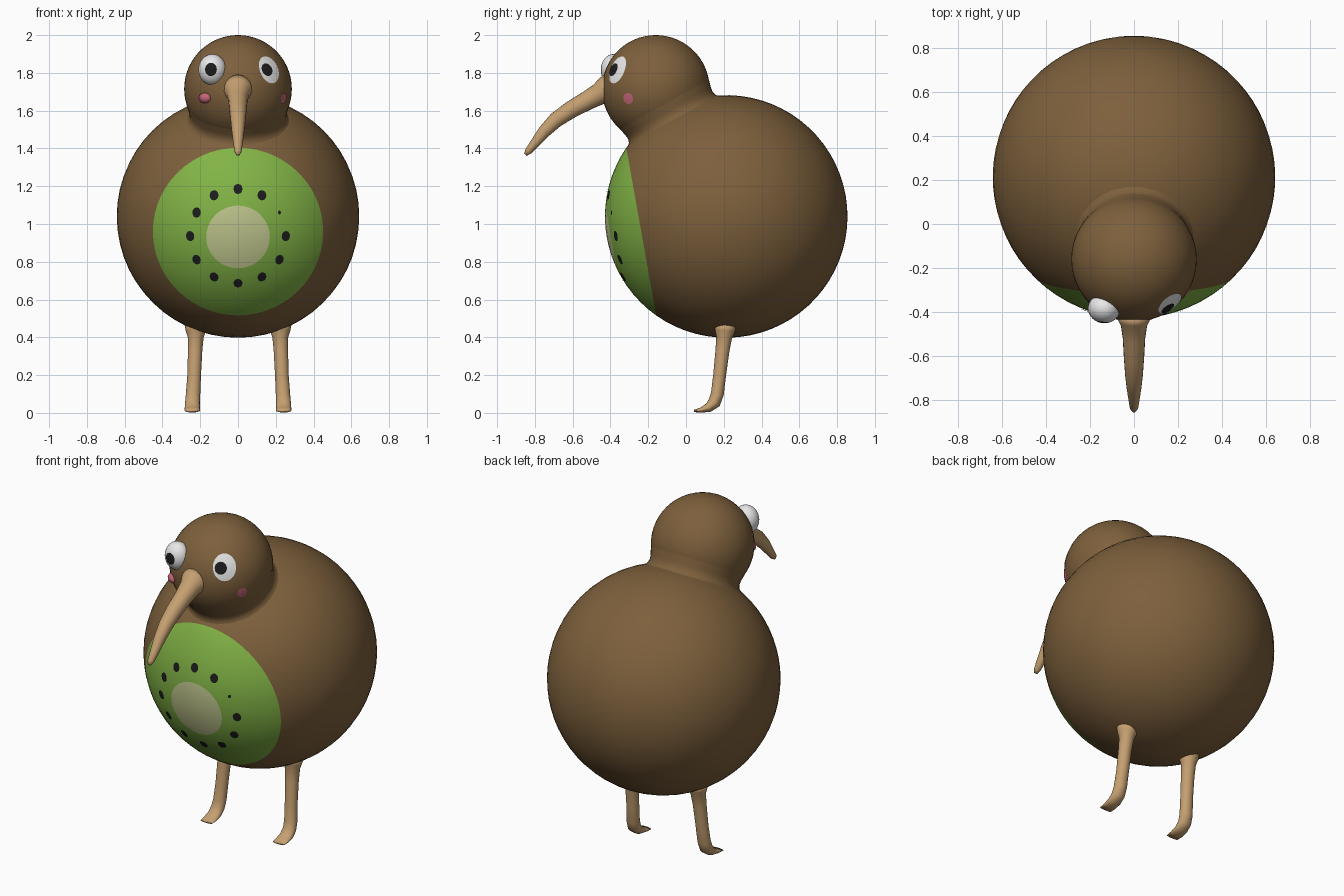
import bpy, bmesh, math
from mathutils import Vector, Matrix

if "Cube" in bpy.data.objects:
    bpy.data.objects.remove(bpy.data.objects["Cube"])


def material(name, rgb):
    m = bpy.data.materials.new(name)
    m.diffuse_color = (*rgb, 1)
    m.use_nodes = True
    m.node_tree.nodes["Principled BSDF"].inputs["Base Color"].default_value = m.diffuse_color
    return m


BROWN = material("brown feathers", (0.205, 0.117, 0.045))
GREEN = material("green fruit flesh", (0.223, 0.456, 0.061))
CREAM = material("pale fruit core", (0.53, 0.57, 0.27))
TAN = material("tan beak and legs", (0.56, 0.35, 0.165))
WHITE = material("eye white", (0.80, 0.80, 0.80))
BLACK = material("black", (0.012, 0.012, 0.012))
PINK = material("pink cheek", (0.56, 0.13, 0.19))


def finish(name, bm, mats):
    bmesh.ops.recalc_face_normals(bm, faces=bm.faces)
    for f in bm.faces:
        f.smooth = True
    me = bpy.data.meshes.new(name)
    bm.to_mesh(me)
    bm.free()
    for m in mats:
        me.materials.append(m)
    ob = bpy.data.objects.new(name, me)
    bpy.context.collection.objects.link(ob)
    return ob


def skin(bm, rings, cap_start=True, cap_end=True, mat_rule=None):
    """Bridge rings of points; mat_rule(i) gives the colour of band i."""
    vr = [[bm.verts.new(p) for p in r] for r in rings]
    n = len(rings[0])
    for i in range(len(vr) - 1):
        for j in range(n):
            k = (j + 1) % n
            f = bm.faces.new((vr[i][j], vr[i][k], vr[i + 1][k], vr[i + 1][j]))
            f.material_index = mat_rule(i) if mat_rule else 0
    if cap_start:
        f = bm.faces.new(vr[0])
        f.material_index = mat_rule(0) if mat_rule else 0
    if cap_end:
        f = bm.faces.new(vr[-1])
        f.material_index = mat_rule(len(vr) - 2) if mat_rule else 0


def lathe(name, center, axis, profile, mats, n=48, caps=True, mat_rule=None, stretch=1.0):
    """Turn (radius, height) points around an axis."""
    rot = Vector(axis).to_track_quat('Z', 'Y')
    rings = [[Vector(center) + rot @ Vector((r * math.cos(2 * math.pi * j / n),
                                             stretch * r * math.sin(2 * math.pi * j / n), h))
              for j in range(n)] for r, h in profile]
    bm = bmesh.new()
    skin(bm, rings, caps, caps, mat_rule)
    return finish(name, bm, mats)


def tube(name, points, mat, n=20):
    """Path in the side plane: (x, y, z, half width, half thickness)."""
    rings = []
    for i, (x, y, z, w, t) in enumerate(points):
        a = Vector(points[max(i - 1, 0)][:3])
        b = Vector(points[min(i + 1, len(points) - 1)][:3])
        d = (b - a).normalized()
        side = Vector((1, 0, 0))
        up = d.cross(side).normalized()
        rings.append([Vector((x, y, z)) + side * w * math.cos(2 * math.pi * j / n)
                      + up * t * math.sin(2 * math.pi * j / n) for j in range(n)])
    bm = bmesh.new()
    skin(bm, rings)
    return finish(name, bm, [mat])


def patch(name, center, radius, direction, w, h, mat, n=20):
    """Thin painted disc that follows a sphere."""
    d = Vector(direction).normalized()
    rot = d.to_track_quat('Z', 'Y')
    rings = []
    for s in (0.05, 0.35, 0.7, 1.0):
        ring = []
        for j in range(n):
            a = 2 * math.pi * j / n
            p = d * radius + rot @ Vector((w * s * math.cos(a), h * s * math.sin(a), 0))
            ring.append(Vector(center) + p.normalized() * radius)
        rings.append(ring)
    bm = bmesh.new()
    skin(bm, rings, True, False)
    ob = finish(name, bm, [mat])
    if ob.data.polygons[0].normal.dot(d) < 0:
        ob.data.flip_normals()
    return ob


BODY, R_BODY = Vector((0, 0.213, 1.04)), 0.642
HEAD, R_HEAD = Vector((0, -0.16, 1.715)), 0.285
BELLY = Vector((0, -0.983, -0.175)).normalized()

# Body: a ball turned around the belly axis, so the fruit slice is whole rings
angles = [0.5, 4, 8, 12, 15.2, 20, 25, 30, 35, 40, 44.6] + [44.6 + 135 * i / 26 for i in range(1, 27)]
lathe("body", BODY, BELLY,
      [(R_BODY * math.sin(math.radians(a)), R_BODY * math.cos(math.radians(a))) for a in angles],
      [CREAM, GREEN, BROWN], n=56, mat_rule=lambda i: 0 if i < 4 else 1 if i < 10 else 2)

# Seeds around the core
rot = BELLY.to_track_quat('Z', 'Y')
for i in range(12):
    a = 2 * math.pi * i / 12
    flat = rot @ Vector((math.cos(a), math.sin(a), 0))
    tilt = math.asin(0.252 / R_BODY)
    d = BELLY * math.cos(tilt) + flat * math.sin(tilt)
    tiny = flat.x > 0.8 and 0.3 < flat.z < 0.7
    size = 0.009 if tiny else 0.024
    patch("seed", BODY, R_BODY + 0.004, d, size, size * 1.15, BLACK, n=12)

# Head and the soft neck fillet that blends it into the body
lathe("head", HEAD, (0, 0, 1),
      [(R_HEAD * math.sin(math.radians(a)), R_HEAD * math.cos(math.radians(a)))
       for a in [0.8] + [6 * i for i in range(1, 30)] + [179.2]], [BROWN])
lathe("neck", HEAD, BODY - HEAD,
      [(0.272, 0.075), (0.268, 0.10), (0.259, 0.135), (0.256, 0.16), (0.263, 0.182),
       (0.280, 0.20), (0.306, 0.217), (0.33, 0.236)], [BROWN], caps=False)

# Beak: curved taper with a flared base
tube("beak", [(0, y, z, w, t) for y, z, w, t in (
    (-0.40, 1.715, 0.085, 0.085), (-0.435, 1.702, 0.073, 0.071), (-0.46, 1.688, 0.060, 0.058),
    (-0.52, 1.655, 0.051, 0.051), (-0.61, 1.605, 0.046, 0.046), (-0.69, 1.55, 0.040, 0.041),
    (-0.75, 1.49, 0.033, 0.034), (-0.80, 1.428, 0.025, 0.025), (-0.835, 1.385, 0.019, 0.019),
    (-0.850, 1.367, 0.009, 0.009))], TAN)

# Legs with forward-bent flattened feet
for s, side in ((-1, "left"), (1, "right")):
    tube(side + "_leg", [(s * x, y, z, w, t) for x, y, z, w, t in (
        (0.222, 0.208, 0.47, 0.062, 0.062), (0.223, 0.206, 0.435, 0.054, 0.054),
        (0.224, 0.202, 0.40, 0.042, 0.042), (0.227, 0.193, 0.33, 0.038, 0.037),
        (0.232, 0.178, 0.20, 0.036, 0.034), (0.238, 0.166, 0.10, 0.038, 0.034),
        (0.241, 0.150, 0.055, 0.039, 0.034), (0.242, 0.120, 0.028, 0.040, 0.025),
        (0.242, 0.080, 0.015, 0.041, 0.014), (0.242, 0.042, 0.010, 0.039, 0.006))], TAN)

# Left eye bulges as a ball, its front rings are the pupil
eye_angles = [1, 10, 18, 25] + [25 + 154 * i / 12 for i in range(1, 13)]
lathe("left_eye", (-0.136, -0.385, 1.817), (-0.12, -1, 0.02),
      [(0.074 * math.sin(math.radians(a)), 0.066 * math.cos(math.radians(a))) for a in eye_angles],
      [BLACK, WHITE], n=24, mat_rule=lambda i: 0 if i < 3 else 1, stretch=1.12)

# Right eye lies flush with the head
patch("right_eye", HEAD, R_HEAD + 0.003, (0.165, -0.205, 0.103), 0.066, 0.080, WHITE)
patch("right_pupil", HEAD, R_HEAD + 0.007, (0.155, -0.226, 0.103), 0.034, 0.036, BLACK)

# Cheeks: raised on the left, flush on the right
lathe("left_cheek", (-0.175, -0.378, 1.667), (-0.55, -0.8, -0.15),
      [(0.037 * math.sin(math.radians(a)), 0.024 * math.cos(math.radians(a)))
       for a in [2] + [18 * i for i in range(1, 10)] + [178]], [PINK], n=20, stretch=0.75)
patch("right_cheek", HEAD, R_HEAD + 0.004, (0.24, -0.145, -0.05), 0.030, 0.030, PINK)
